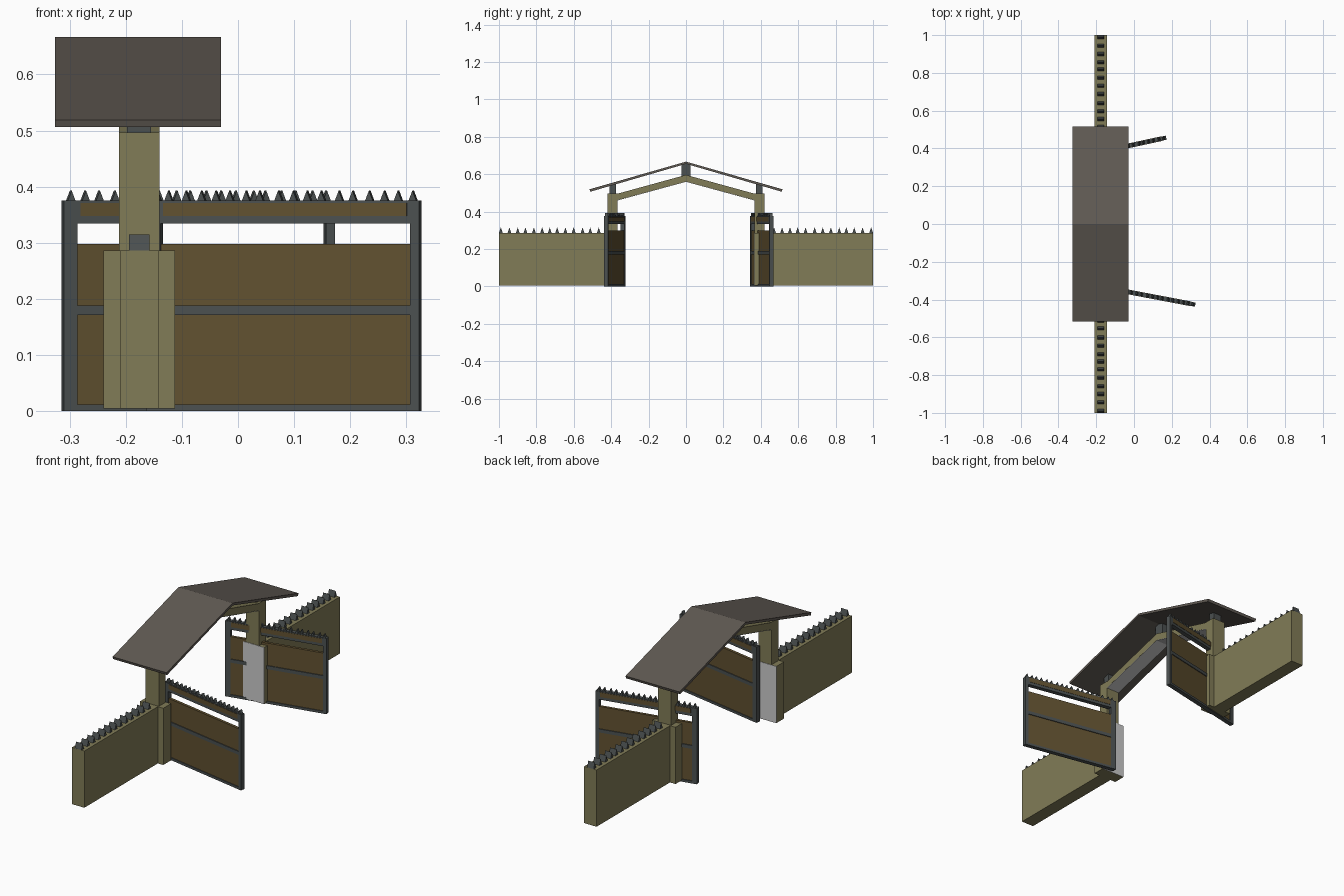
import bpy, bmesh, math, random
from mathutils import Matrix

if "Cube" in bpy.data.objects:
    bpy.data.objects.remove(bpy.data.objects["Cube"])

random.seed(4)


def mat(name, rgb):
    m = bpy.data.materials.new(name)
    m.diffuse_color = (*rgb, 1)
    m.use_nodes = True
    m.node_tree.nodes["Principled BSDF"].inputs["Base Color"].default_value = m.diffuse_color
    return m


KHAKI = mat("khaki_plaster", (0.22, 0.20, 0.095))
BROWN = mat("brown_wood", (0.12, 0.082, 0.03))
IRON = mat("dark_iron", (0.07, 0.08, 0.08))
ROOF = mat("roof_slate", (0.115, 0.10, 0.085))


def finish(name, bm, material, matrix=Matrix()):
    bmesh.ops.recalc_face_normals(bm, faces=bm.faces)
    me = bpy.data.meshes.new(name)
    bm.to_mesh(me)
    bm.free()
    if material:
        me.materials.append(material)
    ob = bpy.data.objects.new(name, me)
    ob.matrix_world = matrix
    bpy.context.collection.objects.link(ob)
    return ob


def add_prism(bm, pts, a0, a1, axis="x"):
    """Extrude a profile: (y,z) along x, or (x,z) along y."""
    def place(a, p):
        return (a, p[0], p[1]) if axis == "x" else (p[0], a, p[1])
    lo = [bm.verts.new(place(a0, p)) for p in pts]
    hi = [bm.verts.new(place(a1, p)) for p in pts]
    bm.faces.new(lo)
    bm.faces.new(hi[::-1])
    n = len(pts)
    for i in range(n):
        bm.faces.new((lo[i], hi[i], hi[(i + 1) % n], lo[(i + 1) % n]))


def prism(name, pts, a0, a1, material, axis="x", matrix=Matrix()):
    bm = bmesh.new()
    add_prism(bm, pts, a0, a1, axis)
    return finish(name, bm, material, matrix)


def box(name, x, y, z, material, matrix=Matrix()):
    pts = [(y[0], z[0]), (y[1], z[0]), (y[1], z[1]), (y[0], z[1])]
    return prism(name, pts, x[0], x[1], material, "x", matrix)


# Two sides: wall, pillar, post, beam
for s, side in ((-1, "front"), (1, "rear")):
    def Y(a, b):
        return sorted((s * a, s * b))
    box(side + "_wall", (-0.21, -0.142), Y(0.42, 1.0), (0.005, 0.286), KHAKI)
    box(side + "_pillar", (-0.24, -0.112), Y(0.366, 0.425), (0.005, 0.286), KHAKI)
    box(side + "_pillar_plate", (-0.24, -0.112), Y(0.364, 0.366), (0.005, 0.286), None)
    box(side + "_post", (-0.212, -0.14), Y(0.366, 0.42), (0.286, 0.497), KHAKI)
    prism(side + "_beam", [(0, 0.561), (s * 0.368, 0.461), (s * 0.368, 0.495), (0, 0.596)],
          -0.212, -0.14, KHAKI)
    prism(side + "_beam_underside", [(0, 0.559), (s * 0.366, 0.459), (s * 0.366, 0.461), (0, 0.561)],
          -0.212, -0.14, None)
    # short strut from post to roof
    prism(side + "_strut", [(s * 0.375, 0.495), (s * 0.408, 0.495), (s * 0.408, 0.542), (s * 0.375, 0.552)],
          -0.198, -0.155, IRON)
    # wall spikes
    bm = bmesh.new()
    for i in range(13):
        c = s * (0.99 - i * 0.0435 + (random.uniform(-0.004, 0.004) if i else 0))
        add_prism(bm, [(c - 0.01, 0.285), (c + 0.01, 0.285), (c, 0.315)], -0.194, -0.158)
    finish(side + "_wall_spikes", bm, IRON)

# Roof and ridge support
prism("roof", [(0, 0.667), (0.516, 0.519), (0.512, 0.506), (0, 0.655), (-0.512, 0.506), (-0.516, 0.519)],
      -0.326, -0.03, ROOF)
prism("ridge_strut", [(-0.025, 0.588), (0, 0.595), (0.025, 0.588), (0.025, 0.65), (0, 0.656), (-0.025, 0.65)],
      -0.198, -0.155, IRON)


# Swung-open gates, built along local x
def gate(side, cx, cy, slope):
    M = Matrix.Translation((cx, cy, 0)) @ Matrix.Rotation(math.atan(slope), 4, "Z")
    h, t = 0.247, 0.011
    bars = [("hinge_stile", -h, -h + 0.025, 0, 0.375), ("end_stile", h - 0.016, h, 0, 0.375),
            ("bottom_rail", -h + 0.025, h - 0.016, 0, 0.012),
            ("middle_rail", -h + 0.025, h - 0.016, 0.171, 0.188),
            ("top_rail", -h + 0.025, h - 0.016, 0.334, 0.375)]
    for n, x0, x1, z0, z1 in bars:
        box(f"{side}_gate_{n}", (x0, x1), (-t, t), (z0, z1), IRON, M)
    for n, z0, z1 in (("lower", 0.012, 0.171), ("upper", 0.188, 0.298)):
        box(f"{side}_gate_{n}_panel", (-h + 0.025, h - 0.016), (-0.007, 0.007), (z0, z1), BROWN, M)
    box(side + "_gate_top_plank", (-h + 0.03, h - 0.022), (-0.0125, 0.0125), (0.348, 0.371), BROWN, M)
    bm = bmesh.new()
    for i in range(18):
        c = -h + 0.014 + i * (2 * h - 0.026) / 17 + random.uniform(-0.004, 0.004)
        add_prism(bm, [(c - 0.007, 0.375), (c + 0.007, 0.375), (c, 0.393)], -0.008, 0.008, "y")
    finish(side + "_gate_spikes", bm, IRON, M)


gate("front", 0.082, -0.381, -0.19)
gate("rear", -0.071, 0.405, 0.215)
